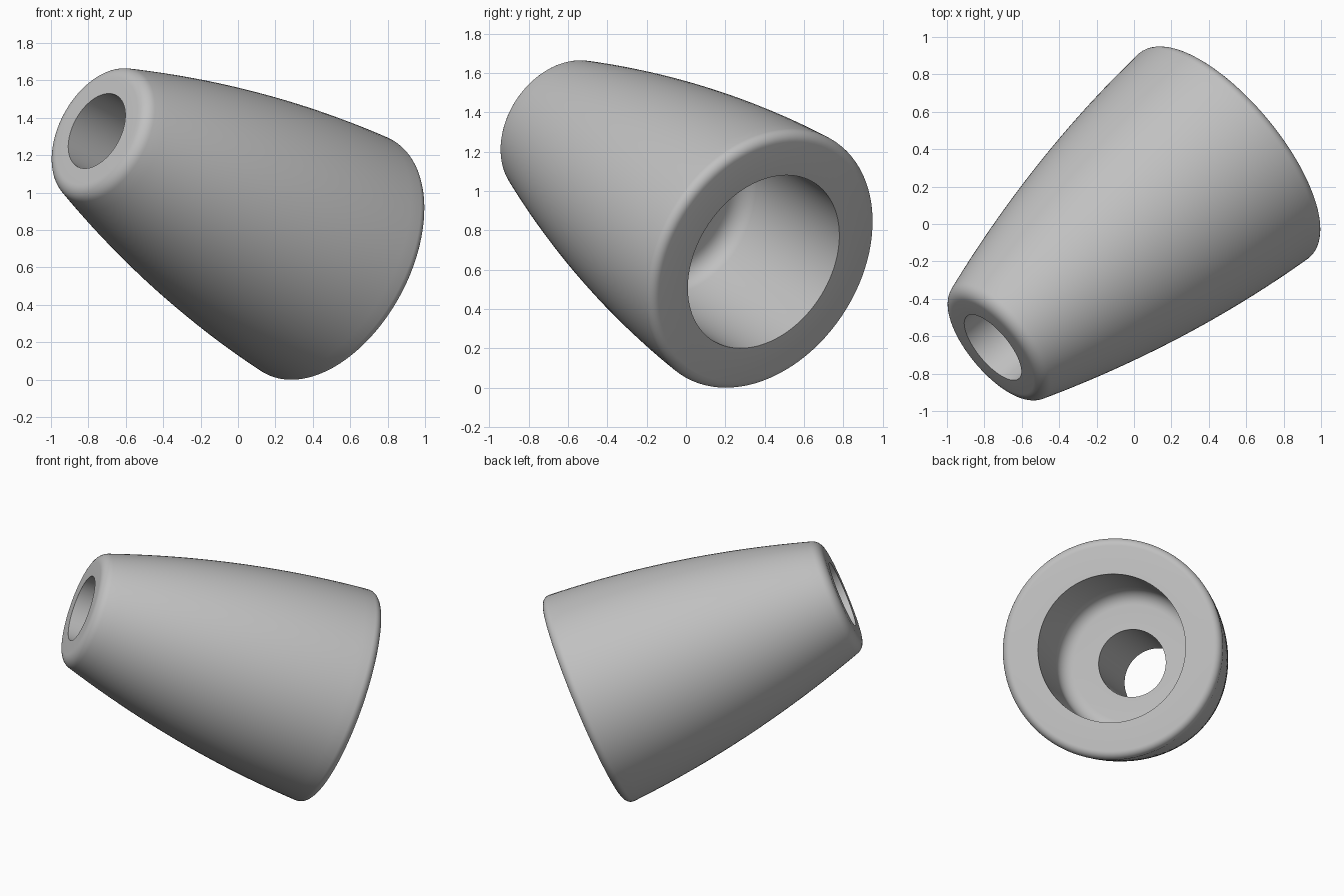
import bpy
import bmesh
from math import cos, sin, radians, tau
from mathutils import Vector

if "Cube" in bpy.data.objects:
    bpy.data.objects.remove(bpy.data.objects["Cube"], do_unlink=True)

LENGTH = 1.79
FLOOR = 1.0
BORE = 0.477
HOLE = 0.217


def arc(cx, cz, r, start, end, steps=8):
    """Points (radius, height) along a rounded corner."""
    angles = [radians(start + (end - start) * i / steps) for i in range(steps + 1)]
    return [(cx + r * cos(a), cz + r * sin(a)) for a in angles]


def bulge(p, q, height, steps=24):
    """Inner points of a shallow arc between p and q."""
    pts = []
    for i in range(1, steps):
        t = i / steps
        rad = p[0] + (q[0] - p[0]) * t + 4 * height * t * (1 - t)
        pts.append((rad, p[1] + (q[1] - p[1]) * t))
    return pts


# Closed section: small rim, bulged side, large rim, stepped bore
small_rim = arc(0.31, 0.08, 0.08, -90, -17.7)
large_rim = arc(0.661, LENGTH - 0.05, 0.05, 4 * -1, 90)
side = bulge(small_rim[-1], large_rim[0], 0.052)
bore_floor = arc(BORE - 0.1, FLOOR + 0.1, 0.1, 0, -90)
section = [(HOLE, 0)] + small_rim + side + large_rim
section += [(BORE, LENGTH)] + bore_floor + [(HOLE, FLOOR)]

# Lathe the section
bm = bmesh.new()
verts = [bm.verts.new((r, 0, z)) for r, z in section]
edges = [bm.edges.new((v, verts[i - 1])) for i, v in enumerate(verts)]
bmesh.ops.spin(bm, geom=verts + edges, cent=(0, 0, 0), axis=(0, 0, 1),
               angle=tau, steps=96, use_merge=False)
bmesh.ops.remove_doubles(bm, verts=bm.verts, dist=0.0005)
bmesh.ops.recalc_face_normals(bm, faces=bm.faces)
mesh = bpy.data.meshes.new("tapered_sleeve")
bm.to_mesh(mesh)
bm.free()

sleeve = bpy.data.objects.new("tapered_sleeve", mesh)
bpy.context.collection.objects.link(sleeve)

# Tilt the sleeve so the large end points down, back and to the left
sleeve.location = (-0.755, -0.66, 1.33)
sleeve.rotation_mode = 'QUATERNION'
sleeve.rotation_quaternion = Vector((0.71, 0.589, -0.385)).to_track_quat('Z', 'Y')

# Plain grey
grey = bpy.data.materials.new("light_grey")
grey.use_nodes = True
colour = (0.53, 0.53, 0.53, 1)
grey.diffuse_color = colour
grey.node_tree.nodes["Principled BSDF"].inputs["Base Color"].default_value = colour
mesh.materials.append(grey)

bpy.ops.object.select_all(action='DESELECT')
sleeve.select_set(True)
bpy.context.view_layer.objects.active = sleeve
bpy.ops.object.shade_smooth_by_angle(angle=radians(30))
